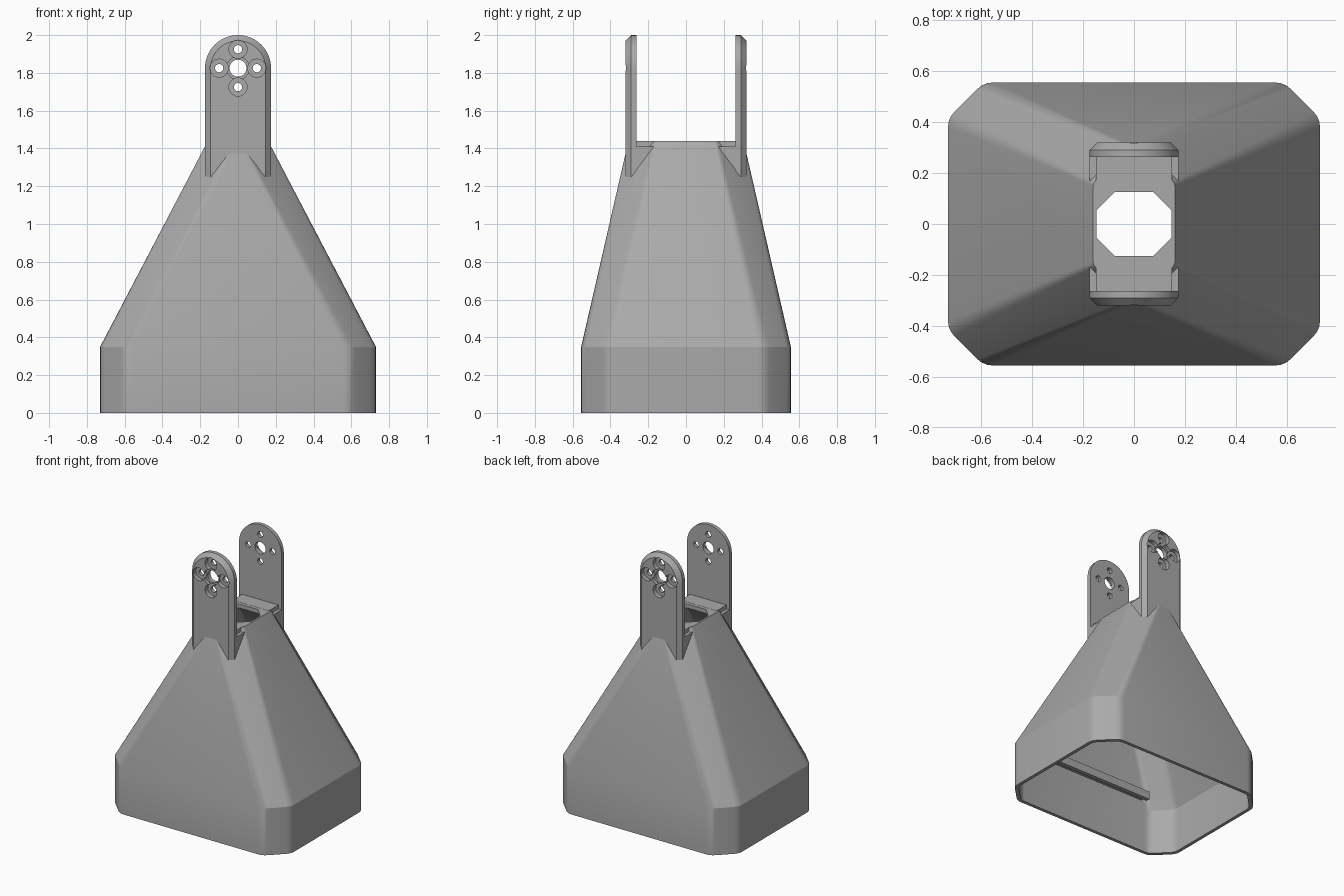
import bpy, bmesh, math
from mathutils import Vector

if "Cube" in bpy.data.objects:
    bpy.data.objects.remove(bpy.data.objects["Cube"])

grey = bpy.data.materials.new("plain grey")
grey.diffuse_color = (0.4, 0.4, 0.4, 1)
grey.use_nodes = True
grey.node_tree.nodes["Principled BSDF"].inputs["Base Color"].default_value = grey.diffuse_color


def make(name, bm):
    bmesh.ops.recalc_face_normals(bm, faces=bm.faces)
    me = bpy.data.meshes.new(name)
    bm.to_mesh(me)
    bm.free()
    me.materials.append(grey)
    ob = bpy.data.objects.new(name, me)
    bpy.context.collection.objects.link(ob)
    return ob


def smooth(ob, angle=25):
    bpy.ops.object.select_all(action='DESELECT')
    ob.select_set(True)
    bpy.context.view_layer.objects.active = ob
    bpy.ops.object.shade_smooth_by_angle(angle=math.radians(angle))


def loft(rings, closed=False):
    """Skin equal-length rings; cap the ends, or join last to first."""
    bm = bmesh.new()
    vs = [[bm.verts.new(p) for p in r] for r in rings]
    n = len(vs[0])
    pairs = list(zip(vs, vs[1:]))
    if closed:
        pairs.append((vs[-1], vs[0]))
    else:
        bm.faces.new(vs[0])
        bm.faces.new(vs[-1])
    for a, b in pairs:
        for i in range(n):
            j = (i + 1) % n
            bm.faces.new((a[i], a[j], b[j], b[i]))
    return bm


def section(hx, hy, c, t, z):
    """Rectangle with cut corners (c) whose edges are softened (t)."""
    q = [(hx, hy - c), (hx - c, hy)]
    pts = q + [(-x, y) for x, y in q[::-1]]
    pts += [(-x, -y) for x, y in q] + [(x, -y) for x, y in q[::-1]]
    pts = [Vector((x, y, z)) for x, y in pts]
    out = []
    for i, p in enumerate(pts):
        a = p + (pts[i - 1] - p).normalized() * t
        b = p + (pts[(i + 1) % 8] - p).normalized() * t
        for k in (0, 0.33, 0.67, 1):
            out.append(a * (1 - k) ** 2 + p * 2 * k * (1 - k) + b * k * k)
    return out


def box(name, x0, x1, y0, y1, z0, z1):
    r = [[(x0, y0, z), (x1, y0, z), (x1, y1, z), (x0, y1, z)] for z in (z0, z1)]
    return make(name, loft(r))


# Hollow tapered body with an octagonal opening on top
body = make("tapered_body", loft([
    section(0.73, 0.555, 0.14, 0.035, 0),
    section(0.73, 0.555, 0.14, 0.035, 0.35),
    section(0.16, 0.305, 0.145, 0.01, 1.439),
    section(0.147, 0.125, 0.071, 0.002, 1.439),
    section(0.147, 0.125, 0.071, 0.002, 1.41),
    section(0.255, 0.30, 0.13, 0.02, 1.20),
    section(0.705, 0.53, 0.13, 0.03, 0.34),
    section(0.705, 0.53, 0.13, 0.03, 0),
], closed=True))
smooth(body)


def drill(ob, x, z, r, y0, y1):
    """Cut a round hole along y."""
    ring = [[(x + r * math.cos(a * math.tau / 24), y,
              z + r * math.sin(a * math.tau / 24)) for a in range(24)] for y in (y0, y1)]
    cutter = make("hole_cutter", loft(ring))
    m = ob.modifiers.new("hole", 'BOOLEAN')
    m.operation, m.solver, m.object = 'DIFFERENCE', 'EXACT', cutter
    bpy.context.view_layer.objects.active = ob
    bpy.ops.object.modifier_apply(modifier=m.name)
    bpy.data.objects.remove(cutter)


def arm_outline(r, y):
    arc = [(r * math.cos(math.pi * i / 32), y, 1.825 + r * math.sin(math.pi * i / 32))
           for i in range(33)]
    return arc + [(-r, y, 1.25), (r, y, 1.25)]


for s, side in ((-1, "front"), (1, "back")):
    # Upright arm with rounded top and chamfered outer edge
    arm = make(side + "_arm", loft([arm_outline(0.175, s * 0.262),
                                    arm_outline(0.175, s * 0.29),
                                    arm_outline(0.145, s * 0.32)]))
    # Central hole and four screw holes, each with a counterbore outside
    drill(arm, 0, 1.825, 0.045, s * 0.2, s * 0.4)
    drill(arm, 0, 1.825, 0.06, s * 0.295, s * 0.4)
    for dx, dz in ((0.1, 0), (-0.1, 0), (0, 0.1), (0, -0.1)):
        drill(arm, dx, 1.825 + dz, 0.022, s * 0.2, s * 0.4)
        drill(arm, dx, 1.825 + dz, 0.048, s * 0.287, s * 0.4)
    smooth(arm)

    # Wedge joining the arm to the cut corners of the body
    wedge = [(0.29, 1.25), (0.17, 1.41), (0.29, 1.41)]
    make(side + "_arm_wedge", loft([[(x, s * y, z) for y, z in wedge]
                                    for x in (-0.175, 0.175)]))
    # Flat seat between the arms
    box(side + "_platform", -0.15, 0.15, s * 0.15, s * 0.265, 1.40, 1.44)

    # Inner ledge with a raised lip, along the long wall
    box(side + "_inner_ledge", -0.5, 0.5, s * 0.43, s * 0.535, 0.39, 0.42)
    box(side + "_ledge_lip", -0.5, 0.5, s * 0.43, s * 0.46, 0.36, 0.40)
